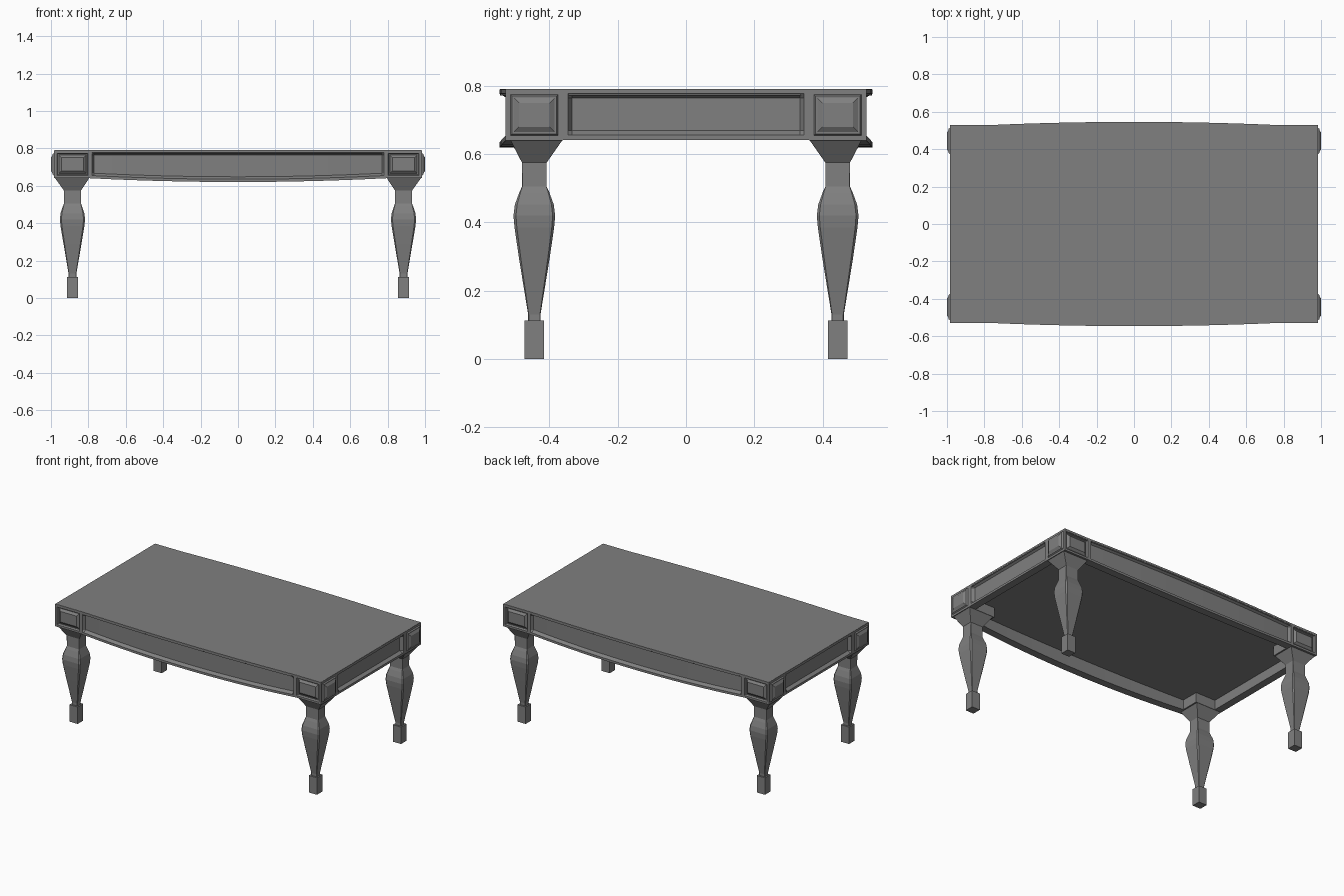
import bpy, bmesh

if "Cube" in bpy.data.objects:
    bpy.data.objects.remove(bpy.data.objects["Cube"])

LX, LY = 0.885, 0.444          # leg centres
FX, FY = 0.983, 0.528          # outer faces of the corner blocks

grey = bpy.data.materials.new("dark_grey")
grey.diffuse_color = (0.215, 0.215, 0.215, 1)
grey.use_nodes = True
grey.node_tree.nodes["Principled BSDF"].inputs["Base Color"].default_value = grey.diffuse_color


def finish(bm, name):
    bmesh.ops.recalc_face_normals(bm, faces=bm.faces[:])
    me = bpy.data.meshes.new(name)
    bm.to_mesh(me)
    bm.free()
    me.materials.append(grey)
    ob = bpy.data.objects.new(name, me)
    bpy.context.collection.objects.link(ob)
    return ob


def mirror(ob, x, y):
    m = ob.modifiers.new("mirror", 'MIRROR')
    m.use_axis = (x, y, False)
    m.use_mirror_merge = False


def loft(rings, name):
    bm = bmesh.new()
    rows = [[bm.verts.new(p) for p in r] for r in rings]
    n = len(rows[0])
    for a, b in zip(rows, rows[1:]):
        for i in range(n):
            j = (i + 1) % n
            bm.faces.new((a[i], a[j], b[j], b[i]))
    bm.faces.new(rows[0])
    bm.faces.new(rows[-1])
    return finish(bm, name)


def bow(x):
    return max(0.0, 1 - (x / 0.79) ** 2)


# table top with gently bowed long edges, thick enough to set the underside level
xs = [-0.79 + 1.58 * i / 16 for i in range(17)]


def outline(inset):
    ex, ey = FX - inset, FY - inset
    edge = [(-ex, ey)] + [(x, ey + 0.018 * bow(x)) for x in xs] + [(ex, ey)]
    return [(x, -y) for x, y in edge] + [(x, y) for x, y in reversed(edge)]


loft([[(x, y, z) for x, y in outline(i)] for z, i in
      ((0.705, 0.04), (0.772, 0.04), (0.772, 0.001), (0.79, 0.001))], "table_top")


# apron rails: framed cross-section with a sunken panel
def section(face, zb, depth):
    return [(face, 0.789), (face, 0.777), (face - depth, 0.765),
            (face - depth, zb + 0.028), (face, zb + 0.015), (face, zb),
            (face - 0.05, zb), (face - 0.05, 0.775)]


def stations(end, panel, slope, count):
    inner = panel - slope
    mid = [(-inner + 2 * inner * i / count, 0.02) for i in range(count + 1)]
    return [(-end, 0), (-panel, 0)] + mid + [(panel, 0), (end, 0)]


rings = [[(x, -d, z) for d, z in section(FY + 0.018 * bow(x), 0.64 - 0.02 * bow(x), dep)]
         for x, dep in stations(0.79, 0.78, 0.01, 16)]
mirror(loft(rings, "long_apron"), False, True)
rings = [[(d, y, z) for d, z in section(FX, 0.641, dep)]
         for y, dep in stations(0.362, 0.345, 0.012, 1)]
mirror(loft(rings, "end_apron"), True, False)

# corner blocks with bevelled bosses on both outer faces
bm = bmesh.new()
bmesh.ops.create_cube(bm, size=1)
for v in bm.verts:
    v.co.x = LX + v.co.x * 2 * (FX - LX)
    v.co.y = -LY + v.co.y * 2 * (FY - LY)
    v.co.z = 0.7147 + v.co.z * 0.1486
bm.normal_update()
end = next(f for f in bm.faces if f.normal.x > 0.9)
front = next(f for f in bm.faces if f.normal.y < -0.9)
for face, steps in ((end, ((0.014, 0), (0.005, 0.008), (0.006, 0), (0.014, 0.009))),
                    (front, ((0.014, 0), (0.005, -0.012), (0.006, 0), (0.014, 0.012)))):
    for t, d in steps:
        bmesh.ops.inset_individual(bm, faces=[face], thickness=t, depth=d, use_even_offset=True)
mirror(finish(bm, "corner_block"), True, True)


# legs: square neck, lightly chamfered vase, square foot
def ring(z, hx, hy, c, ox=0.0, oy=0.0):
    cx, cy = hx * c, hy * c
    pts = [(hx, -hy + cy), (hx, hy - cy), (hx - cx, hy), (-hx + cx, hy),
           (-hx, hy - cy), (-hx, -hy + cy), (-hx + cx, -hy), (hx - cx, -hy)]
    return [(LX + ox + x, -LY + oy + y, z) for x, y in pts]


profile = [(0.642, 0.092, 0.077, 0.01, 0.002, 0.006), (0.575, 0.046, 0.036, 0.01),
           (0.505, 0.046, 0.036, 0.03), (0.488, 0.052, 0.044, 0.08),
           (0.452, 0.064, 0.057, 0.12), (0.42, 0.067, 0.061, 0.12),
           (0.385, 0.064, 0.058, 0.12), (0.29, 0.048, 0.044, 0.12),
           (0.13, 0.021, 0.018, 0.1), (0.112, 0.021, 0.018, 0.1)]
mirror(loft([ring(*p) for p in profile], "leg"), True, True)
mirror(loft([ring(z, 0.03, 0.029, 0.01) for z in (0.0, 0.113)], "foot"), True, True)
